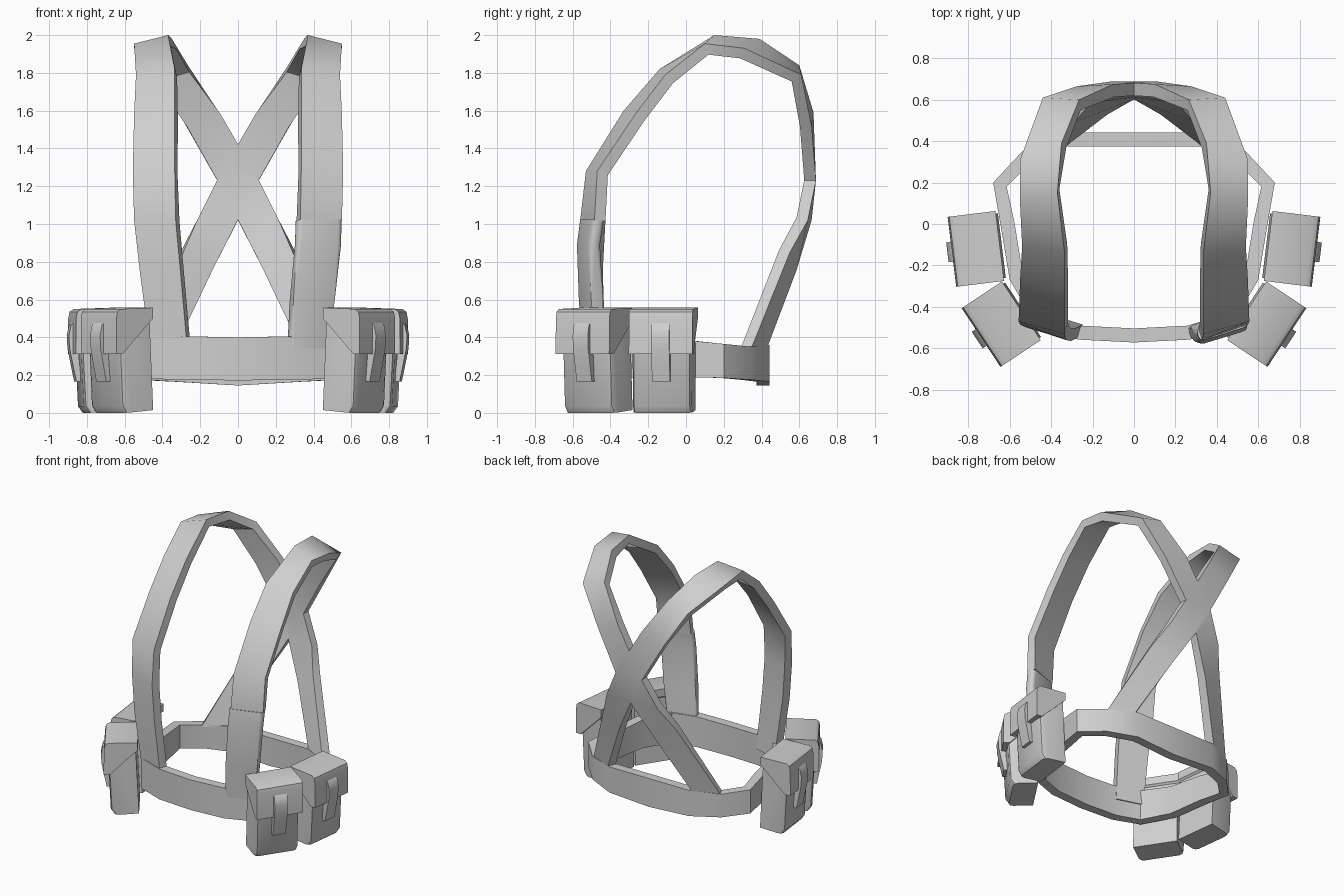
import bpy, bmesh, math
from mathutils import Vector, Matrix

if "Cube" in bpy.data.objects:
    bpy.data.objects.remove(bpy.data.objects["Cube"])

grey = bpy.data.materials.new("webbing_grey")
grey.diffuse_color = (0.62, 0.62, 0.62, 1)
grey.use_nodes = True
grey.node_tree.nodes["Principled BSDF"].inputs["Base Color"].default_value = grey.diffuse_color


def finish(bm, name, mirror=False, angle=30):
    """Turn a bmesh into a named object with soft shading and sharp edges."""
    if mirror:
        bmesh.ops.scale(bm, vec=(-1, 1, 1), verts=bm.verts)
    bmesh.ops.recalc_face_normals(bm, faces=bm.faces)
    mesh = bpy.data.meshes.new(name)
    bm.to_mesh(mesh)
    bm.free()
    mesh.materials.append(grey)
    ob = bpy.data.objects.new(name, mesh)
    bpy.context.collection.objects.link(ob)
    bpy.ops.object.select_all(action='DESELECT')
    ob.select_set(True)
    bpy.context.view_layer.objects.active = ob
    bpy.ops.object.shade_smooth_by_angle(angle=math.radians(angle))
    return ob


def ribbon(stations, thick, closed=False, grow=0.0):
    """Thick band through pairs of edge points; grow swells it on every side."""
    pairs = [(Vector(a), Vector(b)) for a, b in stations]
    n = len(pairs)
    mids = [(a + b) / 2 for a, b in pairs]
    bm = bmesh.new()
    rings = []
    for i, (a, b) in enumerate(pairs):
        nxt = mids[(i + 1) % n] if closed else mids[min(i + 1, n - 1)]
        prv = mids[i - 1] if closed else mids[max(i - 1, 0)]
        width = (a - b).normalized()
        inward = (nxt - prv).cross(width)
        if mids[i].z < 0.45:  # keep ends level where they meet the belt
            inward.z = 0
        inward.normalize()
        a, b = a + width * grow - inward * grow, b - width * grow - inward * grow
        t = inward * (thick + 2 * grow)
        rings.append([bm.verts.new(p) for p in (b, a, a + t, b + t)])
    for i in range(n if closed else n - 1):
        r, s = rings[i], rings[(i + 1) % n]
        for k in range(4):
            j = (k + 1) % 4
            bm.faces.new((r[k], r[j], s[j], s[k]))
    if not closed:
        bm.faces.new(rings[0])
        bm.faces.new(rings[-1])
    return bm


def prism(profile, half):
    """Extrude an (outward, height) profile across the width of a pouch."""
    bm = bmesh.new()
    sides = [[bm.verts.new((d, s * half, z)) for d, z in profile] for s in (-1, 1)]
    for side in sides:
        bm.faces.new(side)
    n = len(profile)
    for i in range(n):
        j = (i + 1) % n
        bm.faces.new((sides[0][i], sides[0][j], sides[1][j], sides[1][i]))
    bmesh.ops.recalc_face_normals(bm, faces=bm.faces)
    return bm


# Shoulder strap: outer edge, inner edge, from front belt over shoulder to far back corner
strap = [
    ((0.46, -0.485, 0.30), (0.265, -0.545, 0.30)),
    ((0.52, -0.50, 0.75), (0.305, -0.565, 0.75)),
    ((0.55, -0.485, 1.02), (0.33, -0.56, 1.02)),
    ((0.557, -0.47, 1.28), (0.335, -0.53, 1.28)),
    ((0.55, -0.27, 1.58), (0.335, -0.33, 1.60)),
    ((0.54, -0.11, 1.79), (0.335, -0.14, 1.82)),
    ((0.55, 0.10, 1.955), (0.37, 0.15, 2.00)),
    ((0.55, 0.31, 1.93), (0.35, 0.39, 1.98)),
    ((0.44, 0.61, 1.79), (0.265, 0.60, 1.84)),
    ((0.275, 0.665, 1.52), (0.10, 0.675, 1.59)),
    ((0.11, 0.688, 1.23), (-0.11, 0.688, 1.23)),
    ((0.0, 0.665, 1.02), (-0.215, 0.645, 1.02)),
    ((-0.15, 0.585, 0.755), (-0.305, 0.55, 0.85)),
    ((-0.36, 0.428, 0.34), (-0.535, 0.345, 0.34)),
]
finish(ribbon(strap, 0.062), "left_shoulder_strap", True, 45)
finish(ribbon(strap[2:], 0.062), "right_shoulder_strap", False, 45)

# Padded sleeve forming the lower front of the right strap
sleeve = [
    ((0.472, -0.485, 0.34), (0.28, -0.545, 0.34)),
    ((0.50, -0.495, 0.60), (0.30, -0.555, 0.60)),
    ((0.54, -0.505, 0.89), (0.32, -0.572, 0.89)),
    ((0.543, -0.485, 1.022), (0.325, -0.555, 1.022)),
]
bm = ribbon(sleeve, 0.046, grow=0.01)
long_edges = [e for e in bm.edges if abs(e.verts[0].co.z - e.verts[1].co.z) > 0.08]
bmesh.ops.bevel(bm, geom=long_edges, offset=0.026, segments=3, affect='EDGES', profile=0.5)
finish(bm, "strap_sleeve", angle=50)

# Waist belt: x, y, bottom, top for one half, front to back
half = [
    (0.00, -0.572, 0.172, 0.40), (0.27, -0.558, 0.175, 0.405),
    (0.47, -0.49, 0.18, 0.41), (0.60, -0.27, 0.185, 0.40),
    (0.645, 0.0, 0.19, 0.385), (0.68, 0.20, 0.185, 0.365),
    (0.54, 0.35, 0.175, 0.35), (0.335, 0.442, 0.165, 0.36),
    (0.00, 0.442, 0.145, 0.36),
]
loop = half + [(-x, y, b, t) for x, y, b, t in half[-2:0:-1]]
belt = [((x, y, b), (x, y, t)) for x, y, b, t in loop]
finish(ribbon(belt, 0.068, closed=True), "waist_belt")

# Pouches: tapered body, slanted lid and curved closing tab
body = [(-0.10, 0.53), (0.095, 0.53), (0.07, 0.035), (0.045, 0.0), (-0.125, 0.015)]
lid = [(-0.115, 0.557), (0.088, 0.55), (0.110, 0.535), (0.117, 0.50),
       (0.118, 0.313), (0.075, 0.313), (-0.115, 0.50)]
tab = [(0.10, 0.49), (0.128, 0.465), (0.14, 0.41), (0.136, 0.34), (0.118, 0.25),
       (0.10, 0.165), (0.075, 0.165), (0.09, 0.34)]


def pouch(label, x, y, angle, flip):
    place = Matrix.Translation((x, y, 0)) @ Matrix.Rotation(math.radians(angle), 4, 'Z')
    for part, profile, width in (("body", body, 0.157), ("lid", lid, 0.17), ("tab", tab, 0.048)):
        bm = prism(profile, width)
        if part == "body":  # round the outward corners
            corners = [e for e in bm.edges
                       if all(v.co.x > 0.04 for v in e.verts)
                       and abs(e.verts[0].co.y - e.verts[1].co.y) < 0.01]
            bmesh.ops.bevel(bm, geom=corners, offset=0.03, segments=2,
                            affect='EDGES', profile=0.5)
        bm.transform(place)
        finish(bm, label + "_pouch_" + part, flip, 40)


for side, flip in (("right", False), ("left", True)):
    pouch(side + "_hip", 0.762, -0.12, -7, flip)
    pouch(side + "_front", 0.64, -0.483, -33.5, flip)
